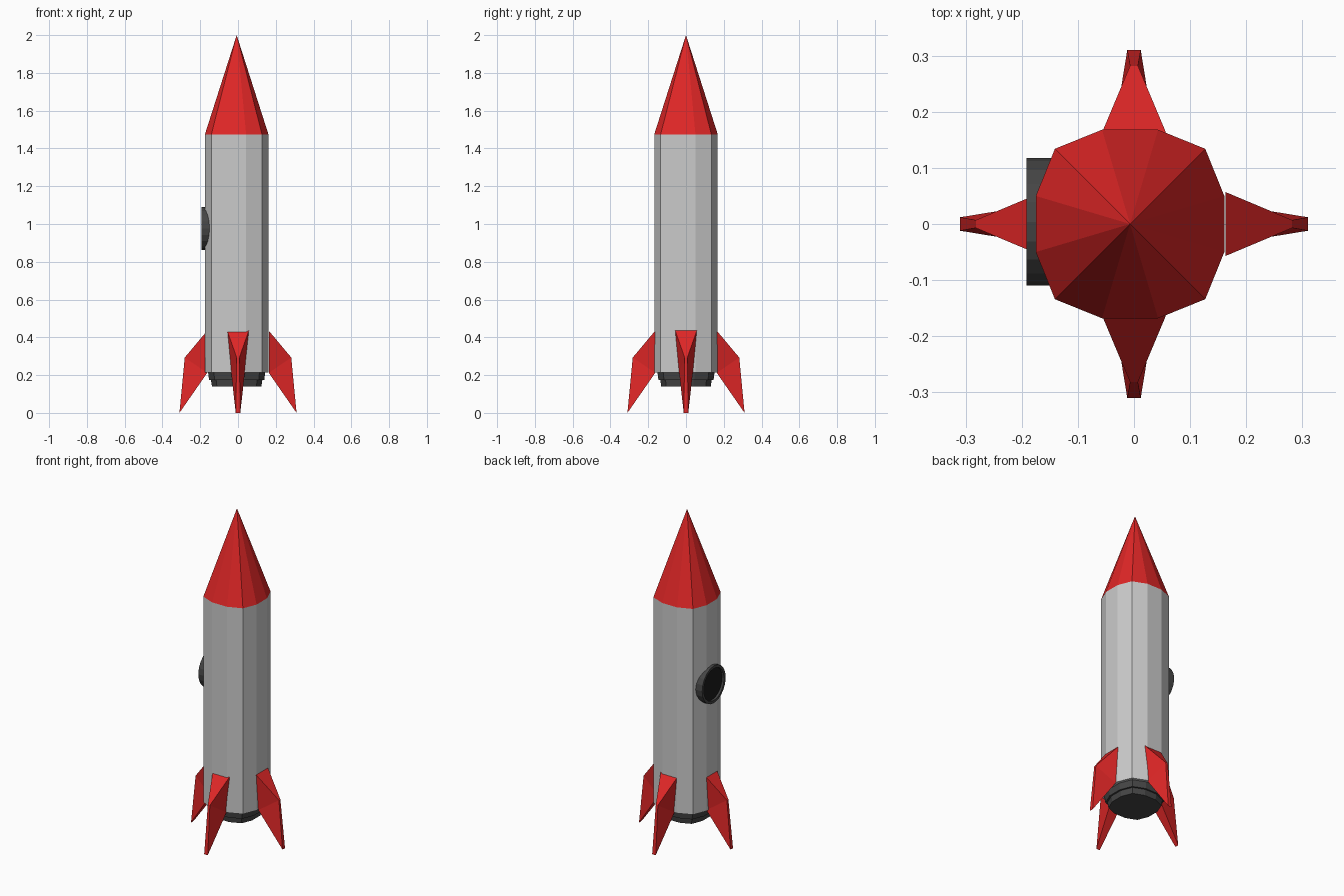
import bpy, bmesh, math
from mathutils import Matrix, Vector

if "Cube" in bpy.data.objects:
    bpy.data.objects.remove(bpy.data.objects["Cube"])

CX = -0.007  # hull axis sits slightly off the fin centre


def material(name, rgb):
    m = bpy.data.materials.new(name)
    m.diffuse_color = (*rgb, 1)
    m.use_nodes = True
    m.node_tree.nodes["Principled BSDF"].inputs["Base Color"].default_value = m.diffuse_color
    return m


RED = material("red", (0.75, 0.02, 0.02))
DARK = material("dark", (0.06, 0.06, 0.06))
BLACK = material("black", (0.01, 0.01, 0.01))


def finish(name, bm, mat=None):
    bmesh.ops.recalc_face_normals(bm, faces=bm.faces)
    me = bpy.data.meshes.new(name)
    bm.to_mesh(me)
    bm.free()
    ob = bpy.data.objects.new(name, me)
    bpy.context.collection.objects.link(ob)
    if mat:
        me.materials.append(mat)
    return ob


# Twelve-sided hull section: one quadrant turned four times
QUAD = [(0.168, 0.05), (0.134, 0.134), (0.05, 0.168)]
SECTION = [Matrix.Rotation(k * math.pi / 2, 2) @ Vector(p)
           for k in range(4) for p in QUAD]


def bridge(bm, a, b):
    n = len(a)
    for i in range(n):
        j = (i + 1) % n
        bm.faces.new((a[i], a[j], b[j], b[i]))


def loft(name, levels, mat=None, bottom=False, top=False, apex=None):
    """Stack scaled hull sections given as (scale, z)."""
    bm = bmesh.new()
    rings = [[bm.verts.new((CX + p.x * s, p.y * s, z)) for p in SECTION]
             for s, z in levels]
    for a, b in zip(rings, rings[1:]):
        bridge(bm, a, b)
    if bottom:
        bm.faces.new(rings[0])
    if top:
        bm.faces.new(rings[-1])
    if apex:
        tip = bm.verts.new((CX, 0, apex))
        r = rings[-1]
        for i in range(len(r)):
            bm.faces.new((r[i], r[(i + 1) % len(r)], tip))
    return finish(name, bm, mat)


# Hull, nose and stepped nozzle
loft("hull", [(1, 0.215), (1, 1.475)], bottom=True)
loft("nose_cone", [(1, 1.475)], RED, apex=2.0)
loft("nozzle", [(0.78, 0.14), (0.81, 0.175), (0.87, 0.175), (0.90, 0.215)],
     DARK, bottom=True)

# Four tapered fins: (radius, half width, height) around the outline
FIN = [(0.163, 0.057, 0.435), (0.282, 0.007, 0.293),
       (0.31, 0.012, 0.0), (0.163, 0.036, 0.212)]
for k, side in enumerate(("right", "back", "left", "front")):
    bm = bmesh.new()
    sides = [[bm.verts.new((r, s * w, z)) for r, w, z in FIN] for s in (-1, 1)]
    bridge(bm, *sides)
    for f in sides:
        bm.faces.new(f)
    bmesh.ops.triangulate(bm, faces=[f for f in bm.faces
                                     if all(v in sides[0] for v in f.verts)
                                     or all(v in sides[1] for v in f.verts)])
    bm.transform(Matrix.Rotation(k * math.pi / 2, 4, 'Z'))
    finish(side + "_fin", bm, RED)


# Porthole on the left: open rim with a recessed pane
def circle(bm, x, r, n=20):
    return [bm.verts.new((x, 0.004 + r * math.cos(2 * math.pi * i / n),
                          0.977 + r * math.sin(2 * math.pi * i / n)))
            for i in range(n)]


bm = bmesh.new()
loops = [circle(bm, x, r) for x, r in
         [(-0.145, 0.114), (-0.192, 0.114), (-0.192, 0.098), (-0.145, 0.098)]]
for i in range(4):
    bridge(bm, loops[i], loops[(i + 1) % 4])
finish("porthole_rim", bm, DARK)

bm = bmesh.new()
bm.faces.new(circle(bm, -0.179, 0.099))
finish("porthole_pane", bm, BLACK)
